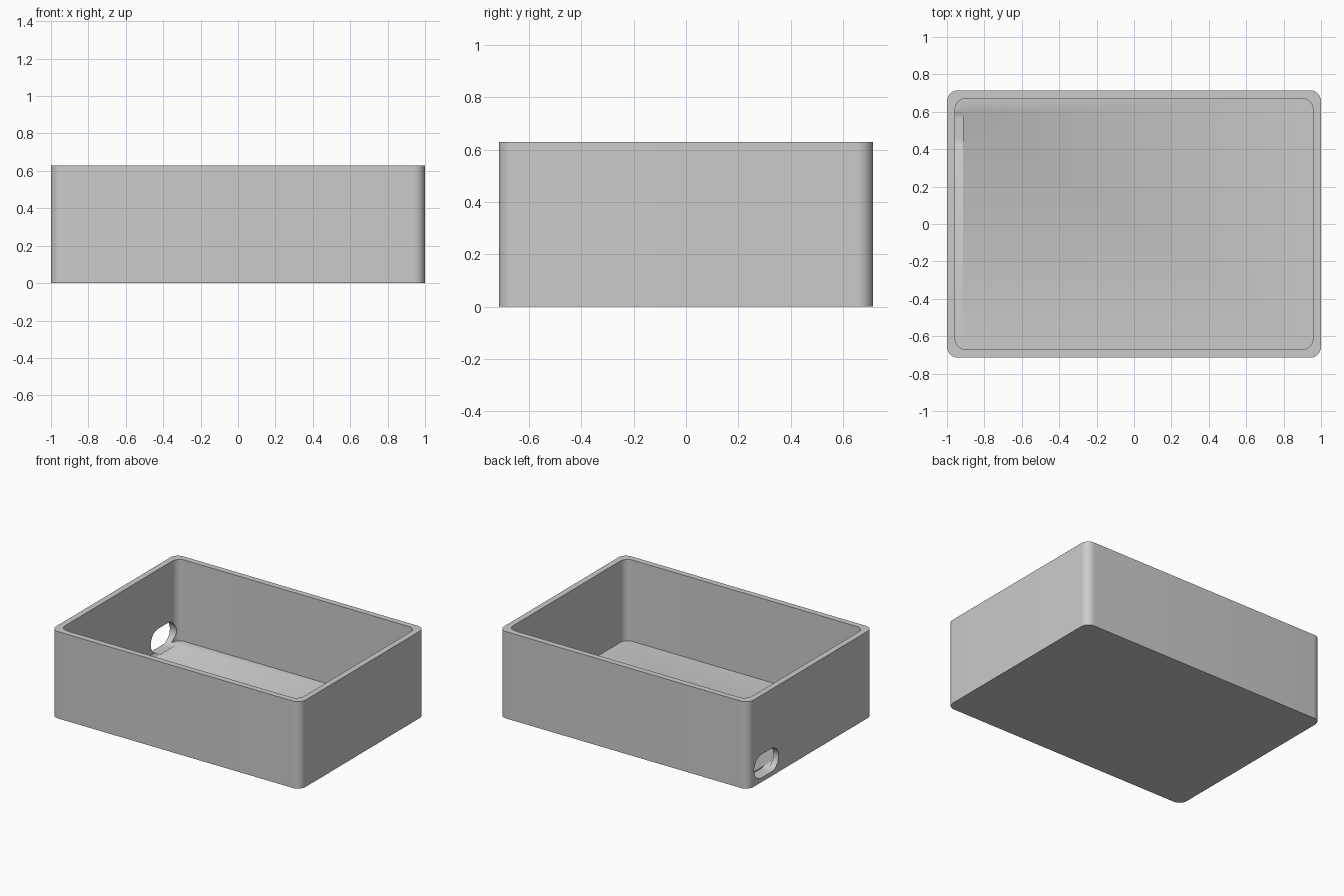
import bpy, bmesh, math

cube = bpy.data.objects.get("Cube")
if cube:
    bpy.data.objects.remove(cube)

grey = bpy.data.materials.new("plain grey")
grey.use_nodes = True
colour = (0.6, 0.6, 0.6, 1)
grey.diffuse_color = colour
grey.node_tree.nodes["Principled BSDF"].inputs["Base Color"].default_value = colour


def rounded_rect(half_u, half_v, radius, steps):
    """Outline points of a rectangle with rounded corners, counterclockwise."""
    points = []
    for corner, (su, sv) in enumerate([(1, 1), (-1, 1), (-1, -1), (1, -1)]):
        for i in range(steps + 1):
            a = (corner + i / steps) * math.pi / 2
            points.append((su * (half_u - radius) + radius * math.cos(a),
                           sv * (half_v - radius) + radius * math.sin(a)))
    return points


def prism(name, outline, start, end, place):
    """Extrude an outline from start to end; place maps (u, v, w) to x, y, z."""
    bm = bmesh.new()
    rings = [[bm.verts.new(place(u, v, w)) for u, v in outline] for w in (start, end)]
    for ring in rings:
        bm.faces.new(ring)
    n = len(outline)
    for i in range(n):
        j = (i + 1) % n
        bm.faces.new((rings[0][i], rings[0][j], rings[1][j], rings[1][i]))
    bmesh.ops.recalc_face_normals(bm, faces=bm.faces)
    mesh = bpy.data.meshes.new(name)
    bm.to_mesh(mesh)
    bm.free()
    mesh.materials.append(grey)
    obj = bpy.data.objects.new(name, mesh)
    bpy.context.collection.objects.link(obj)
    return obj


# Box body, then the hollow inside and the slot through the -x wall
height, floor, wall = 0.63, 0.04, 0.043
half_x, half_y, corner = 1.0, 0.715, 0.06
upright = lambda u, v, w: (u, v, w)
sideways = lambda u, v, w: (w, u + 0.507, v + 0.116)

box = prism("open_box", rounded_rect(half_x, half_y, corner, 12), 0, height, upright)
hollow = prism("hollow_cutter",
               rounded_rect(half_x - wall, half_y - wall, corner, 12),
               floor, height + 0.2, upright)
slot = prism("cable_slot_cutter", rounded_rect(0.14, 0.085, 0.0849, 14),
             -1.1, -0.915, sideways)

for cutter in (hollow, slot):
    cut = box.modifiers.new(cutter.name, "BOOLEAN")
    cut.operation = "DIFFERENCE"
    cut.solver = "EXACT"
    cut.object = cutter

# Apply the cuts and drop the helpers
bpy.context.view_layer.objects.active = box
box.select_set(True)
for modifier in list(box.modifiers):
    bpy.ops.object.modifier_apply(modifier=modifier.name)
for cutter in (hollow, slot):
    bpy.data.objects.remove(cutter)

# Smooth the rounded corners, keep the rims sharp
bpy.ops.object.select_all(action="DESELECT")
box.select_set(True)
bpy.ops.object.shade_smooth_by_angle(angle=math.radians(30))
